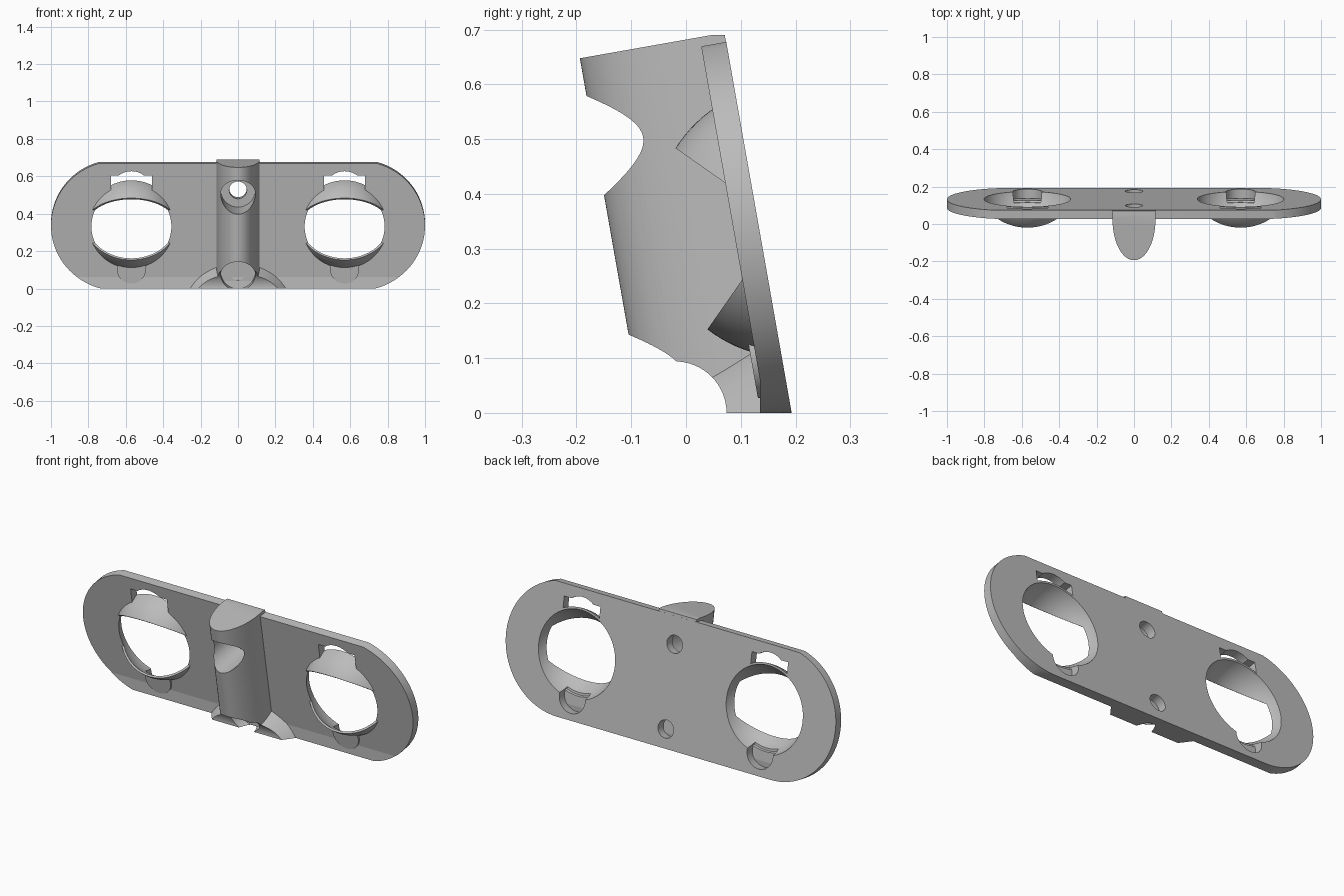
import bpy, bmesh, math
from mathutils import Matrix, Vector

cube = bpy.data.objects.get("Cube")
if cube:
    bpy.data.objects.remove(cube, do_unlink=True)

# Tilted plate frame: local z runs up the plate, local -y points out of its front
TILT = Matrix.Translation((0, 0.193, 0)) @ Matrix.Rotation(math.radians(10), 4, 'X')
WORLD = Matrix.Identity(4)
THICK = 0.0465
MID = 0.345
LAMP_X = 0.57


def make(name, bm, frame):
    bmesh.ops.transform(bm, matrix=frame, verts=bm.verts)
    bmesh.ops.recalc_face_normals(bm, faces=bm.faces)
    mesh = bpy.data.meshes.new(name)
    bm.to_mesh(mesh)
    bm.free()
    ob = bpy.data.objects.new(name, mesh)
    bpy.context.collection.objects.link(ob)
    return ob


def prism(name, points, direction, frame=TILT):
    bm = bmesh.new()
    face = bm.faces.new([bm.verts.new(p) for p in points])
    ext = bmesh.ops.extrude_face_region(bm, geom=[face])
    moved = [g for g in ext["geom"] if isinstance(g, bmesh.types.BMVert)]
    bmesh.ops.translate(bm, verts=moved, vec=Vector(direction))
    # the starting face survives extrusion of a lone face only when kept explicitly
    edges = [e for e in bm.edges if e.is_boundary]
    if edges:
        bmesh.ops.holes_fill(bm, edges=edges)
    return make(name, bm, frame)


def box(name, low, high, frame=TILT):
    bm = bmesh.new()
    bmesh.ops.create_cube(bm, size=1)
    for v in bm.verts:
        v.co = [low[i] if v.co[i] < 0 else high[i] for i in range(3)]
    return make(name, bm, frame)


def rod(name, start, end, r1, r2=None, frame=TILT):
    a, b = Vector(start), Vector(end)
    bm = bmesh.new()
    bmesh.ops.create_cone(bm, cap_ends=True, segments=64, radius1=r1,
                          radius2=r1 if r2 is None else r2, depth=(b - a).length)
    turn = (b - a).to_track_quat('Z', 'Y').to_matrix().to_4x4()
    return make(name, bm, frame @ Matrix.Translation((a + b) / 2) @ turn)


def ball(name, x, radius):
    bm = bmesh.new()
    bmesh.ops.create_uvsphere(bm, u_segments=72, v_segments=48, radius=radius)
    return make(name, bm, TILT @ Matrix.Translation((x, 0.06, MID)))


def combine(target, other, operation):
    mod = target.modifiers.new("combine", 'BOOLEAN')
    mod.operation = operation
    mod.solver = 'EXACT'
    mod.object = other
    bpy.context.view_layer.update()
    graph = bpy.context.evaluated_depsgraph_get()
    mesh = bpy.data.meshes.new_from_object(target.evaluated_get(graph))
    target.modifiers.clear()
    target.data = mesh
    bpy.data.objects.remove(other, do_unlink=True)


def cut(target, other):
    combine(target, other, 'DIFFERENCE')


def join(target, other):
    combine(target, other, 'UNION')


# Rounded plate outline with a trimmed top edge
R = 0.35
top = math.asin(0.338 / R)
arc = [-math.pi / 2 + (top + math.pi / 2) * i / 40 for i in range(41)]
right = [(0.65 + R * math.cos(a), R + R * math.sin(a)) for a in arc]
outline = right + [(-x, z) for x, z in reversed(right)]
plate = prism("mounting_plate", [(x, 0, z) for x, z in outline], (0, -THICK, 0))

# Upright lower front edge
toe = prism("toe", [(x, -0.01, z) for x, z in outline], (0, -0.09, 0))
combine(toe, box("toe_limit", (-2, 0.135, -0.1), (2, 0.3, 0.062), WORLD), 'INTERSECT')
join(plate, toe)

# Lamp openings with slots and split spherical hoods
for x in (-LAMP_X, LAMP_X):
    cut(plate, box("slot", (x - 0.11, -0.2, 0.5), (x + 0.11, 0.1, 0.622)))
    cut(plate, rod("slot_arch", (x, 0.1, 0.535), (x, -0.2, 0.535), 0.11))

    hood = ball("hood", x, 0.25)
    cut(hood, box("hood_back", (x - 1, -0.001, -1), (x + 1, 1, 2)))
    wedge = [(0.043, 0), (0.343, 0.3), (-0.343, 0.3), (-0.043, 0)]
    cut(hood, prism("hood_gap", [(x - 0.5, -d, MID + v) for v, d in wedge], (1, 0, 0)))
    join(plate, hood)
    cut(plate, ball("hood_inside", x, 0.239))
    cut(plate, rod("lower_hole", (x, 0.1, 0.115), (x, -0.056, 0.115), 0.078))

# Central post with a half elliptical section
curve = [math.pi * i / 48 for i in range(49)]
section = [(0.115 * math.cos(a), -THICK - 0.222 * math.sin(a)) for a in curve]
section = [(0.115, -0.0005)] + section + [(-0.115, -0.0005)]
post = prism("post", [(x, y, -0.1) for x, y in section], (0, 0, 0.805))

# Flared foot at the base of the post
join(post, rod("foot", (0, 0.15, -0.16), (0, 0.03, -0.16), 0.311, 0.238, WORLD))
cut(post, rod("base_hollow", (-1, -0.02, 0), (1, -0.02, 0), 0.094, frame=WORLD))

# Screw recesses, then holes through the whole bracket
SCREWS = (0.1005, 0.543)
for z in SCREWS:
    cut(post, rod("recess", (0, -0.05, z), (0, -0.6, z), 0.092))
# Trim the foot where it would pass behind the plate
cut(post, box("behind_plate", (-1, -0.0005, -1), (1, 1, 2)))
join(plate, post)
for z in SCREWS:
    cut(plate, rod("screw_hole", (0, 0.1, z), (0, -0.6, z), 0.047))

# Level base and top
cut(plate, box("below", (-2, -1, -1), (2, 1, 0), WORLD))
cut(plate, box("above", (-2, -1, 0.69), (2, 1, 2), WORLD))

# Plain grey finish
grey = bpy.data.materials.new("plain_grey")
grey.use_nodes = True
colour = (0.5, 0.5, 0.5, 1)
grey.diffuse_color = colour
grey.node_tree.nodes["Principled BSDF"].inputs["Base Color"].default_value = colour
plate.data.materials.clear()
plate.data.materials.append(grey)
for face in plate.data.polygons:
    face.material_index = 0

plate.name = "double_lamp_bracket"
bpy.ops.object.select_all(action='DESELECT')
plate.select_set(True)
bpy.context.view_layer.objects.active = plate
bpy.ops.object.shade_smooth_by_angle(angle=math.radians(30))
